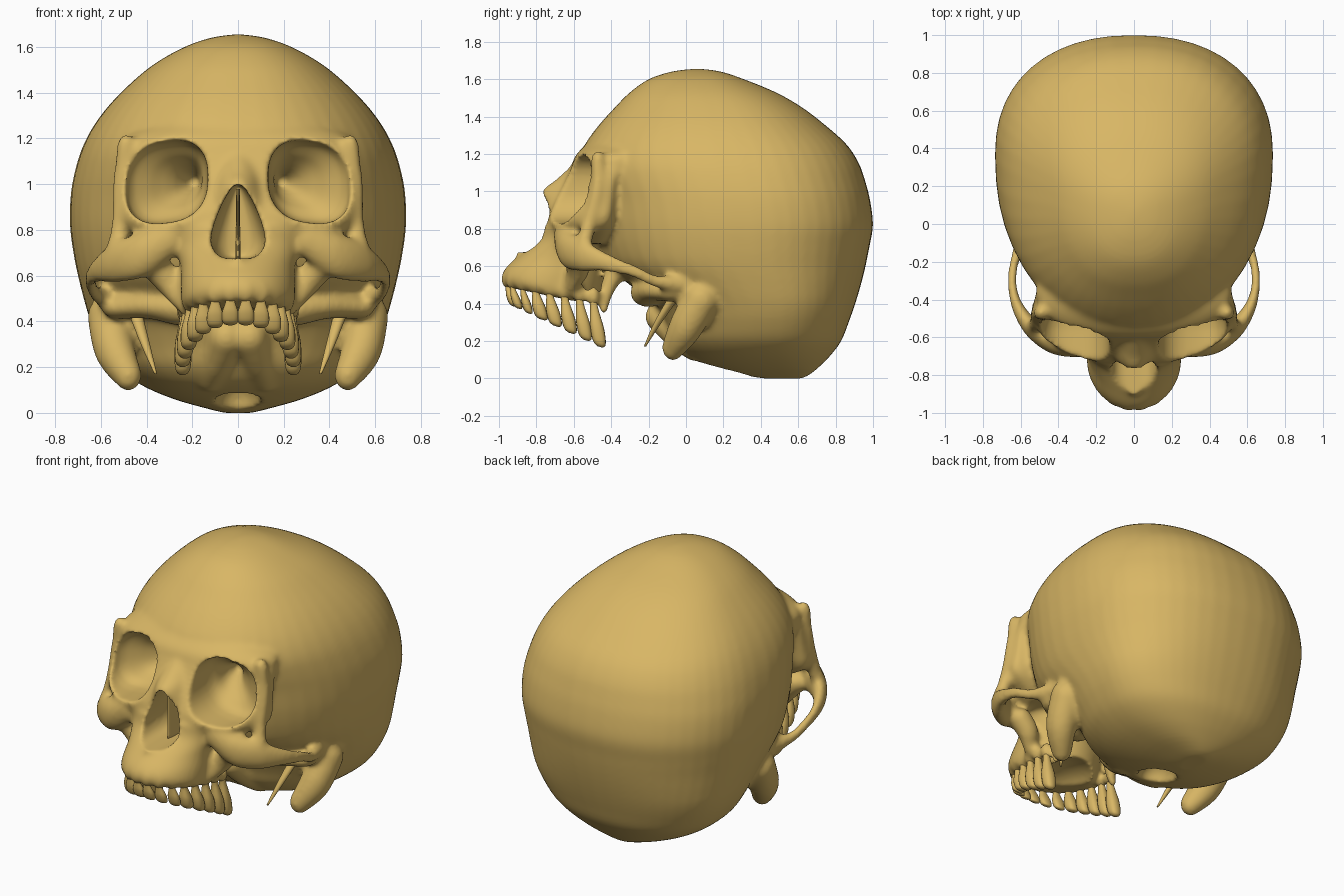
import bpy, bmesh, math
from mathutils import Vector

if "Cube" in bpy.data.objects:
    bpy.data.objects.remove(bpy.data.objects["Cube"])

bone = bpy.data.materials.new("bone_yellow")
bone.use_nodes = True
COLOUR = (0.69, 0.47, 0.13, 1)
bone.diffuse_color = COLOUR
bone.node_tree.nodes["Principled BSDF"].inputs["Base Color"].default_value = COLOUR


def refine(rows, k):
    """Catmull-Rom interpolation of rows of numbers."""
    rows = [rows[0]] + list(rows) + [rows[-1]]
    out = []
    for a, b, c, d in zip(rows, rows[1:], rows[2:], rows[3:]):
        for i in range(k):
            t = i / k
            out.append([q + 0.5 * t * (r - p + t * (2 * p - 5 * q + 4 * r - s + t * (3 * (q - r) + s - p)))
                        for p, q, r, s in zip(a, b, c, d)])
    return out + [list(rows[-1])]


def ring(x, y, z, rx, back, front, p=2, tilt=0, n=48, upright=False):
    """Superellipse section, flat or upright, with separate front and back radii."""
    pts = []
    for i in range(n):
        a = 2 * math.pi * i / n
        c, s = math.cos(a), math.sin(a)
        u = math.copysign(abs(c) ** (2 / p), c) * rx
        v = math.copysign(abs(s) ** (2 / p), s) * (back if s > 0 else front)
        pts.append((x + u, y, z + v - tilt * u) if upright else (x + u, y + v, z - tilt * v))
    return pts


def loft(bm, rings, mirror=False):
    for side in ((1, -1) if mirror else (1,)):
        vs = [[bm.verts.new((side * x, y, z)) for x, y, z in r] for r in rings]
        n = len(vs[0])
        for a, b in zip(vs, vs[1:]):
            for i in range(n):
                j = (i + 1) % n
                bm.faces.new((a[i], a[j], b[j], b[i]))
        bm.faces.new(vs[0])
        bm.faces.new(vs[-1])


def body(bm, rows, p, k=4):
    """Loft up z from rows of height, front y, back y, half width, centre fraction, tilt."""
    rings = []
    for z, yf, yb, w, frac, tilt in refine(rows, k):
        rf = (yb - yf) * frac
        rings.append(ring(0, yf + rf, z - tilt * rf, w, yb - yf - rf, rf, p, tilt))
    loft(bm, rings)


def blob(bm, x, y, z, rx, ry, rz, mirror=False, steps=8):
    """Ellipsoid lofted between two tiny pole caps."""
    rings = []
    for i in range(steps + 1):
        a = math.pi * (0.03 + 0.94 * i / steps)
        s = math.sin(a)
        rings.append(ring(x, y, z - rz * math.cos(a), rx * s, ry * s, ry * s, n=2 * steps))
    loft(bm, rings, mirror)


def chain(bm, rows, k=6):
    """Mirrored string of overlapping ellipsoids: x, y, z, flat radius, upright radius."""
    for x, y, z, rh, rz in refine(rows, k):
        blob(bm, x, y, z, rh, rh, rz, True)


def finish(bm, name):
    bmesh.ops.recalc_face_normals(bm, faces=bm.faces[:])
    for f in bm.faces:
        f.smooth = True
    mesh = bpy.data.meshes.new(name)
    bm.to_mesh(mesh)
    bm.free()
    mesh.materials.append(bone)
    obj = bpy.data.objects.new(name, mesh)
    bpy.context.collection.objects.link(obj)
    return obj


def remesh(obj, size):
    m = obj.modifiers.new("remesh", "REMESH")
    m.mode = "VOXEL"
    m.voxel_size = size
    m.use_smooth_shade = True


# Braincase
bm = bmesh.new()
braincase = [
    (0, .42, .62, .06), (.02, .3, .66, .14), (.06, .15, .71, .28), (.12, 0, .77, .42),
    (.2, -.08, .83, .53), (.3, -.12, .87, .6), (.4, -.18, .905, .645), (.5, -.3, .935, .675),
    (.6, -.42, .96, .7), (.7, -.47, .98, .72), (.82, -.5, 1, .735), (.95, -.52, .985, .732),
    (1.05, -.55, .96, .715), (1.15, -.57, .925, .685), (1.25, -.54, .86, .635),
    (1.35, -.47, .75, .56), (1.45, -.38, .62, .46), (1.53, -.3, .48, .36),
    (1.6, -.2, .31, .235), (1.64, -.08, .19, .12), (1.655, .03, .09, .02)]
body(bm, [r + (.58, 0) for r in braincase], 2.25)

# Brow and orbit block
brow = [(.72, -.7, -.4, .36), (.8, -.735, -.36, .5), (.86, -.74, -.34, .54), (.95, -.7, -.33, .535),
        (1.05, -.65, -.32, .53), (1.13, -.615, -.28, .52), (1.2, -.585, -.25, .5), (1.28, -.5, -.2, .36)]
body(bm, [r + (.75, 0) for r in brow], 2.3)

# Upper jaw and nasal bones
body(bm, [(.49, -.95, -.5, .21, .5, .22), (.53, -.985, -.47, .245, .5, .22), (.59, -.965, -.45, .25, .5, .2),
          (.66, -.89, -.42, .25, .5, .1), (.74, -.8, -.4, .28, .5, 0), (.82, -.77, -.4, .32, .5, 0)], 2)
body(bm, [(.72, -.78, -.4, .22, .6, 0), (.82, -.77, -.4, .21, .6, 0), (.92, -.775, -.4, .17, .6, 0),
          (1, -.775, -.4, .12, .6, 0), (1.06, -.7, -.4, .12, .6, 0), (1.14, -.61, -.35, .13, .6, 0)], 1.7)
blob(bm, 0, -.85, .68, .035, .06, .04)

# Cheekbones with their arches, and the outer orbit rims
chain(bm, [(.3, -.65, .76, .06, .08), (.42, -.63, .69, .06, .1), (.53, -.56, .66, .05, .09),
           (.605, -.46, .63, .035, .06), (.64, -.36, .6, .026, .044), (.643, -.26, .565, .025, .036),
           (.62, -.16, .52, .03, .035), (.55, 0, .5, .06, .06)])
chain(bm, [(.54, -.55, .7, .04, .05), (.515, -.52, .82, .04, .05), (.512, -.475, 1, .037, .05),
           (.49, -.47, 1.17, .04, .05)])
chain(bm, [(.26, -.62, .5, .03, .05), (.3, -.58, .57, .06, .06), (.36, -.58, .64, .07, .06)])

# Mastoids, joint sockets, condyles and wings behind the palate
chain(bm, [(.56, .08, .42, .1, .1), (.54, .0, .28, .09, .1), (.48, -.07, .165, .06, .07)])
chain(bm, [(.52, -.08, .46, .08, .05), (.38, -.16, .47, .09, .06), (.25, -.2, .46, .1, .08)])
chain(bm, [(.05, -.14, .33, .08, .08), (.09, -.04, .22, .07, .07), (.12, .05, .15, .06, .06)])
chain(bm, [(.15, -.36, .6, .06, .06), (.17, -.42, .48, .04, .05), (.21, -.44, .37, .025, .03)])

# Sockets over the tooth roots
tooth_spots = [(.034, -.955), (.1, -.93), (.152, -.875), (.187, -.805),
               (.21, -.73), (.226, -.65), (.236, -.57), (.236, -.495)]


def gum(y):
    return .5 - .2 * (y + .95)


for x, y in tooth_spots:
    blob(bm, x, y, gum(y) + .03, .035, .035, .055, True)
skull = finish(bm, "skull")

# Cutter for orbits, nose opening, palate and the opening under the base
bm = bmesh.new()
orbit = [(-.95, .31, .178), (-.7, .31, .178), (-.5, .31, .175), (-.42, .27, .115), (-.34, .22, .06), (-.25, .19, .02)]
loft(bm, [ring(x, y, 1.01, r, r, r, 2.5, .12, upright=True) for y, x, r in refine(orbit, 3)], True)
nose = [(.675, .05), (.69, .09), (.74, .118), (.8, .112), (.88, .085), (.95, .05), (1, .015)]
loft(bm, [ring(0, -.78, z, w, .25, .25, 3) for z, w in refine(nose, 2)])
blob(bm, 0, -.64, .36, .165, .27, .13, steps=12)
blob(bm, 0, .2, .03, .1, .13, .13, steps=12)
cutter = finish(bm, "opening_cutter")
cutter.hide_render = True

# Merge, carve and soften the bone
remesh(skull, .017)
cut = skull.modifiers.new("carve", "BOOLEAN")
cut.operation = "DIFFERENCE"
cut.solver = "EXACT"
cut.object = cutter
remesh(skull, .0125)
soft = skull.modifiers.new("soften", "SMOOTH")
soft.factor = .5
soft.iterations = 7
carved = bpy.data.meshes.new_from_object(skull.evaluated_get(bpy.context.evaluated_depsgraph_get()))
skull.modifiers.clear()
skull.data = carved
carved.materials.clear()
carved.materials.append(bone)
bpy.data.objects.remove(cutter)

# Teeth: narrow root, full crown, tipped backwards
bm = bmesh.new()
shape = [(-.2, .5), (.1, .55), (.3, .75), (.55, 1), (.8, 1), (.94, .8), (1, .35)]
for i, (x, y) in enumerate(tooth_spots):
    top = Vector((x, y, gum(y)))
    tip_y = y + .035
    tip = Vector((x + .006 * (i > 3), tip_y, .385 - .47 * (tip_y + .92)))
    rx, ry = (.036, .026) if i < 3 else (.036, .038)
    rings = []
    for t, r in refine(shape, 3):
        c = top.lerp(tip, t)
        rings.append(ring(c.x, c.y, c.z, rx * r, ry * r, ry * r, 2.4, .3, 16))
    loft(bm, rings, True)
finish(bm, "teeth")

# Thin spikes below the ears
bm = bmesh.new()
spike = [(.45, -.06, .44, .03), (.405, -.15, .3, .02), (.36, -.22, .17, .006)]
loft(bm, [ring(x, y, z, r, r, r, n=12) for x, y, z, r in refine(spike, 5)], True)
finish(bm, "styloid_spikes")

# Wall inside the nose
bm = bmesh.new()
wall = [(.66, .012), (.8, .01), (.98, .008)]
loft(bm, [ring(0, -.6, z, w, .12, .1, n=16) for z, w in refine(wall, 3)])
finish(bm, "nasal_septum")
